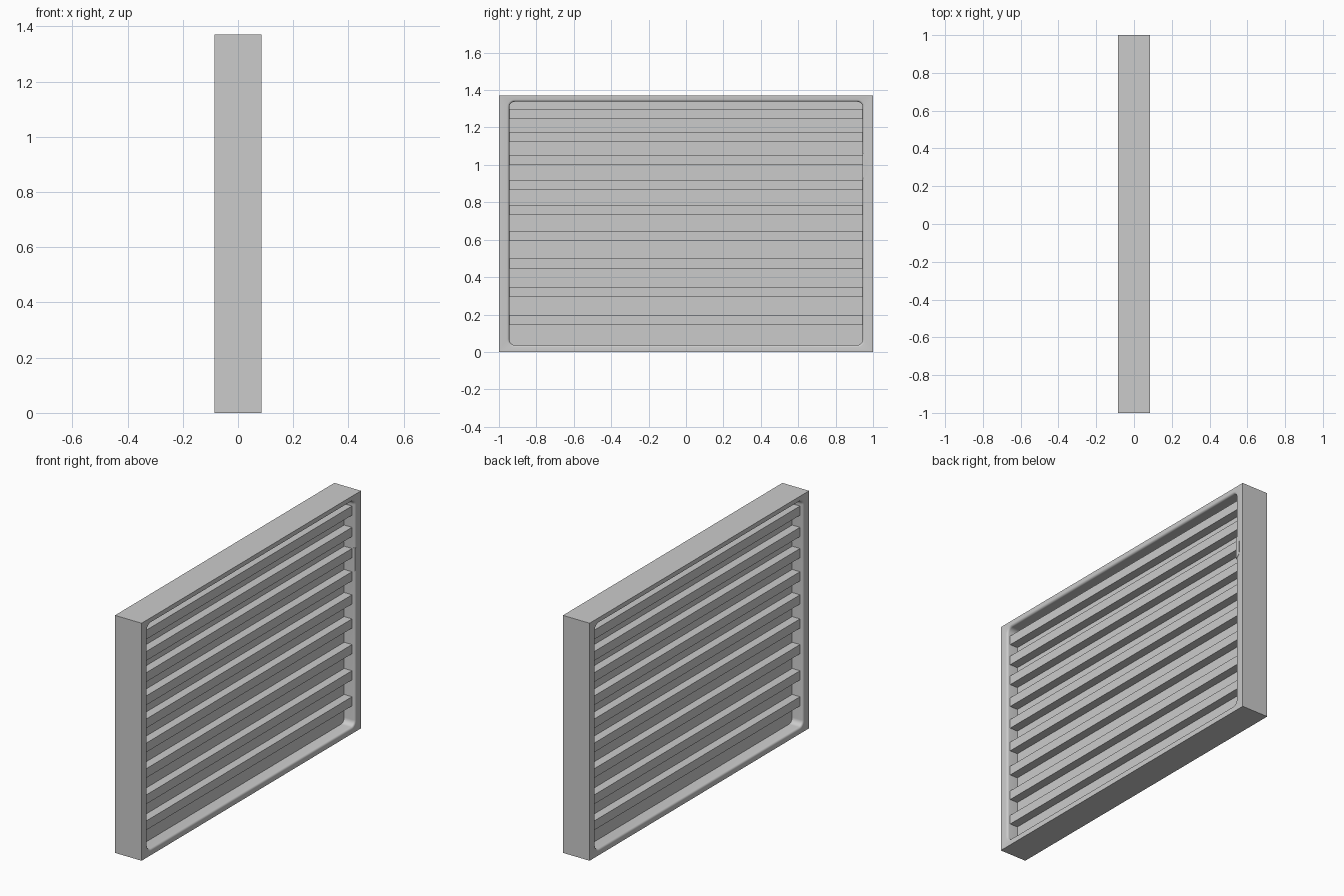
import bpy, bmesh
from math import sin, cos, pi

if "Cube" in bpy.data.objects:
    bpy.data.objects.remove(bpy.data.objects["Cube"])

W, H, D = 2.0, 1.37, 0.17          # width (y), height (z), depth (x)
Y0, Y1, Z0, Z1 = -0.945, 0.945, 0.037, 1.338   # opening
PANEL, SLAT = 0.016, 0.066         # half depths


def finish(name, bm):
    bmesh.ops.recalc_face_normals(bm, faces=bm.faces)
    me = bpy.data.meshes.new(name)
    bm.to_mesh(me)
    bm.free()
    ob = bpy.data.objects.new(name, me)
    bpy.context.collection.objects.link(ob)
    return ob


def box(name, x0, x1, y0, y1, z0, z1):
    bm = bmesh.new()
    bmesh.ops.create_cube(bm, size=1)
    for v in bm.verts:
        v.co = ((x0 + x1) / 2 + v.co.x * (x1 - x0),
                (y0 + y1) / 2 + v.co.y * (y1 - y0),
                (z0 + z1) / 2 + v.co.z * (z1 - z0))
    return finish(name, bm)


def rounded_loop(grow, r=0.03, seg=6):
    """Rounded rectangle of the opening, enlarged by grow."""
    pts = []
    for k, (y, z) in enumerate([(Y1 - r, Z1 - r), (Y0 + r, Z1 - r), (Y0 + r, Z0 + r), (Y1 - r, Z0 + r)]):
        for i in range(seg + 1):
            a = k * pi / 2 + i * pi / 2 / seg
            pts.append((y + (r + grow) * cos(a), z + (r + grow) * sin(a)))
    return pts


def loft(name, rings):
    """Closed solid through rings given as (x, grow)."""
    bm = bmesh.new()
    loops = [[bm.verts.new((x, y, z)) for y, z in rounded_loop(g)] for x, g in rings]
    for a, b in zip(loops, loops[1:]):
        for i in range(len(a)):
            j = (i + 1) % len(a)
            bm.faces.new((a[i], a[j], b[j], b[i]))
    bm.faces.new(loops[0])
    bm.faces.new(loops[-1])
    return finish(name, bm)


# Frame: a box with a rounded opening whose lips are softened
frame = box("frame", -D / 2, D / 2, -W / 2, W / 2, 0, H)
R = 0.012
lip = [(D / 2 - R + R * sin(t * pi / 8), R - R * cos(t * pi / 8)) for t in range(5)]
rings = [(-x, g) for x, g in reversed(lip)] + lip
rings = [(-D / 2 - 0.02, R)] + rings + [(D / 2 + 0.02, R)]
cutter = loft("opening_cutter", rings)
cutter.hide_render = True
mod = frame.modifiers.new("opening", 'BOOLEAN')
mod.operation, mod.object, mod.solver = 'DIFFERENCE', cutter, 'EXACT'
bpy.context.view_layer.objects.active = frame
frame.select_set(True)
bpy.ops.object.modifier_apply(modifier=mod.name)
bpy.data.objects.remove(cutter)
bpy.ops.object.shade_smooth_by_angle(angle=0.6)

# Recessed centre panel
loft("panel", [(-PANEL, 0), (PANEL, 0)])

# Louvre slats, standing out from both sides of the panel
for n, z in enumerate([0.145, 0.295, 0.446, 0.594, 0.733, 0.866, 1.0, 1.122, 1.245]):
    for side, s in (("right", 1), ("left", -1)):
        a, b = sorted((s * PANEL, s * SLAT))
        box(f"slat_{side}_{n + 1}", a, b, Y0, Y1, z, z + 0.053)

# Thin finger plate on the frame edge
bm = bmesh.new()
outline = [(0.945, 1.06), (0.958, 1.06), (0.958, 1.03), (0.972, 1.025),
           (0.972, 0.96), (0.967, 0.945), (0.945, 0.927)]
face = bm.faces.new([bm.verts.new((D / 2 - 0.012, y, z)) for y, z in outline])
ext = bmesh.ops.extrude_face_region(bm, geom=[face])["geom"]
for v in ext:
    if isinstance(v, bmesh.types.BMVert):
        v.co.x = D / 2 + 0.001
finish("finger_plate", bm)
